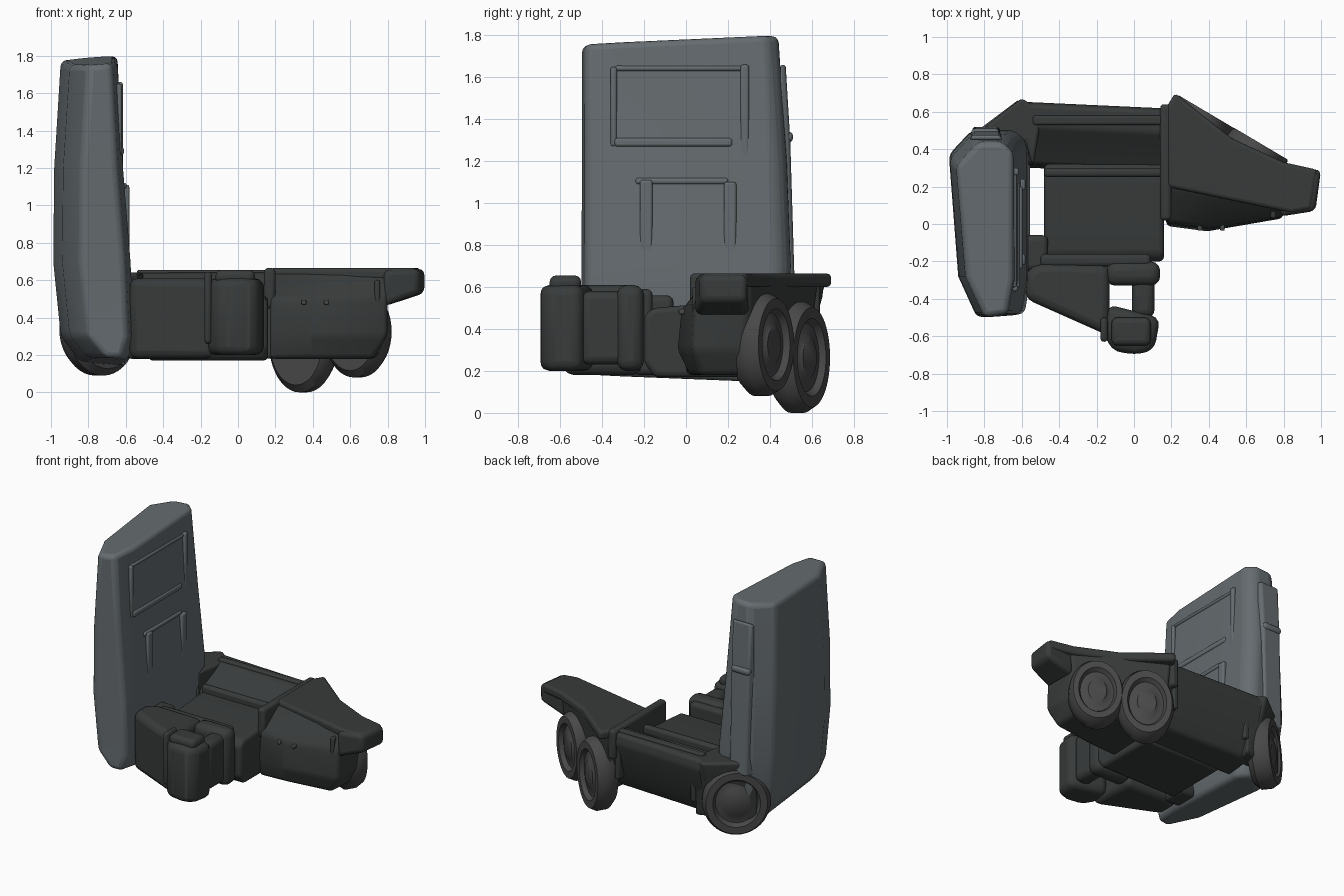
import bpy, bmesh
from mathutils import Matrix, Vector
from math import sin, cos, tau

if "Cube" in bpy.data.objects:
    bpy.data.objects.remove(bpy.data.objects["Cube"])


def material(name, v):
    m = bpy.data.materials.new(name)
    m.diffuse_color = (*v, 1)
    m.use_nodes = True
    m.node_tree.nodes["Principled BSDF"].inputs["Base Color"].default_value = m.diffuse_color
    return m


PANEL = material("panel grey", (0.13, 0.15, 0.16))
DARK = material("dark grey", (0.04, 0.044, 0.044))
TYRE = material("tyre grey", (0.065, 0.065, 0.065))


def finish(name, bm, mat, bevel=0.0):
    bmesh.ops.recalc_face_normals(bm, faces=bm.faces[:])
    me = bpy.data.meshes.new(name)
    bm.to_mesh(me)
    bm.free()
    me.materials.append(mat)
    ob = bpy.data.objects.new(name, me)
    bpy.context.collection.objects.link(ob)
    if bevel:
        b = ob.modifiers.new("bevel", 'BEVEL')
        b.width, b.segments, b.limit_method, b.angle_limit = bevel, 3, 'ANGLE', 0.4
    bpy.context.view_layer.objects.active = ob
    ob.select_set(True)
    bpy.ops.object.shade_smooth_by_angle(angle=0.7)
    ob.select_set(False)
    return ob


def loft(name, rings, mat, bevel=0.03, caps=True):
    """Skin a stack of closed rings and cap the ends."""
    bm = bmesh.new()
    vs = [[bm.verts.new(p) for p in ring] for ring in rings]
    n = len(rings[0])
    for a, b in zip(vs, vs[1:]):
        for i in range(n):
            bm.faces.new((a[i], a[(i + 1) % n], b[(i + 1) % n], b[i]))
    if caps:
        bm.faces.new(vs[0])
        bm.faces.new(vs[-1])
    return finish(name, bm, mat, bevel)


def prism(name, pts, z0, z1, mat, bevel=0.03):
    return loft(name, [[(x, y, z) for x, y in pts] for z in (z0, z1)], mat, bevel)


def box(name, lo, hi, mat, bevel=0.012):
    pts = [(lo[0], lo[1]), (hi[0], lo[1]), (hi[0], hi[1]), (lo[0], hi[1])]
    return prism(name, pts, lo[2], hi[2], mat, bevel)


def wheel(name, centre, n, rx, rz):
    """Lathe a tyre with a dished hub, axis along the horizontal direction n."""
    prof = [(0, -.08), (.85, -.08), (1, -.04), (1, .03), (.9, .075), (.7, .075),
            (.62, .045), (.42, .05), (.34, .065), (0, .065)]
    n = Vector((*n, 0)).normalized()
    u = Vector((-n.y, n.x, 0)) * rx
    m = Matrix((u, (0, 0, rz), n)).transposed()
    bm = bmesh.new()
    seg = 40
    rings = [[bm.verts.new(Vector(centre) + m @ Vector((r * cos(tau * i / seg), r * sin(tau * i / seg), h)))
              for i in range(seg)] for r, h in prof[1:-1]]
    for a, b in zip(rings, rings[1:]):
        for i in range(seg):
            bm.faces.new((a[i], a[(i + 1) % seg], b[(i + 1) % seg], b[i]))
    bm.faces.new(rings[0])
    bm.faces.new(rings[-1])
    finish(name, bm, TYRE)


# Tall upright slab, tapering upward and tucked in at the foot
def slab_ring(z, left, right, back, tilt=0.0):
    pts = [(left + .15, -.5), (right - .03, -.48), (right, -.3), (right, back - .06),
           (right - .06, back), (left + .12, back), (left, back - .13), (left + .05, -.28)]
    return [(x, y, z + tilt * (y + .5) + 1.6 * tilt * (x - right)) for x, y in pts]


loft("upright_slab", [slab_ring(.18, -.85, -.59, .42, -.04), slab_ring(.3, -.95, -.555, .47),
                      slab_ring(.7, -.99, -.575, .5), slab_ring(1.2, -.985, -.615, .48),
                      slab_ring(1.76, -.95, -.645, .44, .045)], PANEL, .03)

# Raised frames and ribs on the inner face of the slab
for name, y0, y1, z0, z1, x in [
        ("upper_panel_top", -.34, .27, 1.63, 1.655, -.632),
        ("upper_panel_bottom", -.34, .22, 1.27, 1.31, -.614),
        ("upper_panel_front", -.36, -.33, 1.27, 1.65, -.625),
        ("upper_panel_back", .26, .3, 1.05, 1.66, -.62),
        ("lower_panel_top", -.24, .2, 1.09, 1.12, -.6),
        ("lower_panel_rib", -.22, -.16, .7, 1.11, -.585),
        ("lower_panel_back", .18, .24, .7, 1.1, -.585)]:
    box(name, (x - .03, y0, z0), (x + .004, y1, z1), PANEL)

# Trim on the narrow back edge of the slab
loft("back_edge_column", [[(-.88, .45, z), (-.7, .45, z), (-.72, y, z), (-.86, y, z)]
                          for z, y in ((.55, .52), (1.3, .497), (1.66, .475))], PANEL, .02)
box("back_edge_latch", (-.87, .46, 1.29), (-.72, .51, 1.34), PANEL, .02)

# Fender over the corner wheel
loft("corner_fender", [[(x, y, z) for x, y in ((-.9, .44), (-.58, .44), (-.54, .3), (-.49, .6), (-.6, t))]
                       for z, t in ((.2, .56), (.5, .63), (.64, .68))], DARK, .02)

# Long back beam with a sloped inner face
beam = [(.28, .18), (.3, .5), (.44, .59), (.5, .64), (.62, .64), (.635, .57), (.56, .3), (.5, .2)]
loft("back_beam", [[(x, y + dy, z) for y, z in beam] for x, dy in ((-.57, .02), (.19, -.015))],
     DARK, .02, caps=False)
box("beam_top_strip", (-.54, .53, .62), (.17, .58, .655), DARK)
for i, x in enumerate((-.5, .12)):
    box(f"beam_side_rib_{i}", (x, .53, .3), (x + .04, .61, .56), DARK)

# Middle tray
tray = [(-.15, .17), (-.2, .24), (-.2, .46), (-.16, .5), (.2, .53), (.32, .53), (.32, .17)]
loft("middle_tray", [[(x, y, z) for y, z in tray] for x in (-.48, .16)], DARK, .025)
box("tray_front_rail", (-.5, -.23, .42), (.09, -.16, .59), DARK, .025)
box("tray_back_rail", (-.48, .25, .48), (.15, .3, .58), DARK, .02)
box("bridge_to_slab", (-.6, -.25, .18), (-.46, -.06, .56), DARK, .03)
box("tray_end_post", (.14, .02, .45), (.2, .64, .665), DARK, .02)

# Front pods
prism("front_pod_main", [(-.58, -.4), (-.4, -.48), (-.13, -.6), (-.13, -.22), (-.5, -.21), (-.58, -.25)],
      .18, .61, DARK, .05)
box("front_pod_arm", (-.15, -.33, .2), (.14, -.2, .61), DARK, .05)
box("front_pod_link", (-.01, -.5, .23), (.11, -.28, .58), DARK, .04)
prism("front_pod_end", [(-.17, -.58), (-.11, -.68), (.02, -.7), (.11, -.67), (.14, -.5), (-.14, -.43)],
      .2, .61, DARK, .05)
box("front_pod_cap", (-.12, -.65, .58), (.09, -.5, .655), DARK, .03)
box("front_pod_strap", (-.18, -.63, .26), (-.14, -.5, .645), DARK, .02)

# Right-hand body under a tapering deck
loft("right_body", [[(.17, .0, .18), (.4, .02, .18), (.72, .06, .18), (.74, .27, .18), (.2, .56, .18)],
                    [(.17, -.01, .32), (.4, -.04, .3), (.8, .03, .3), (.79, .28, .3), (.2, .6, .32)],
                    [(.17, .01, .5), (.4, -.02, .5), (.8, .04, .5), (.8, .3, .5), (.2, .62, .5)],
                    [(.17, .2, .64), (.4, .16, .64), (.82, .08, .64), (.82, .3, .64), (.2, .64, .64)]],
     DARK, .025)
prism("right_deck", [(.17, .2), (.84, .06), (.95, .08), (.98, .29), (.8, .33), (.52, .46), (.22, .7), (.17, .62)],
      .6, .665, DARK, .02)
loft("deck_nose", [[(.78, .04, .46), (.78, .3, .46), (.78, .3, .655), (.78, .04, .655)],
                   [(.97, .07, .53), (1, .29, .53), (1, .29, .66), (.97, .07, .66)]], DARK, .03)
box("body_corner_rib", (.73, .03, .4), (.76, .1, .6), DARK)
for i, x in enumerate((.34, .46)):
    box(f"body_stud_{i}", (x, -.035, .47), (x + .025, .02, .495), TYRE, .006)

# Wheels on the back side
wheel("right_wheel_inner", (.35, .535, .265), (.51, .86), .19, .265)
wheel("right_wheel_outer", (.64, .365, .325), (.51, .86), .185, .245)
wheel("corner_wheel", (-.745, .475, .34), (-.6, .8), .23, .25)
